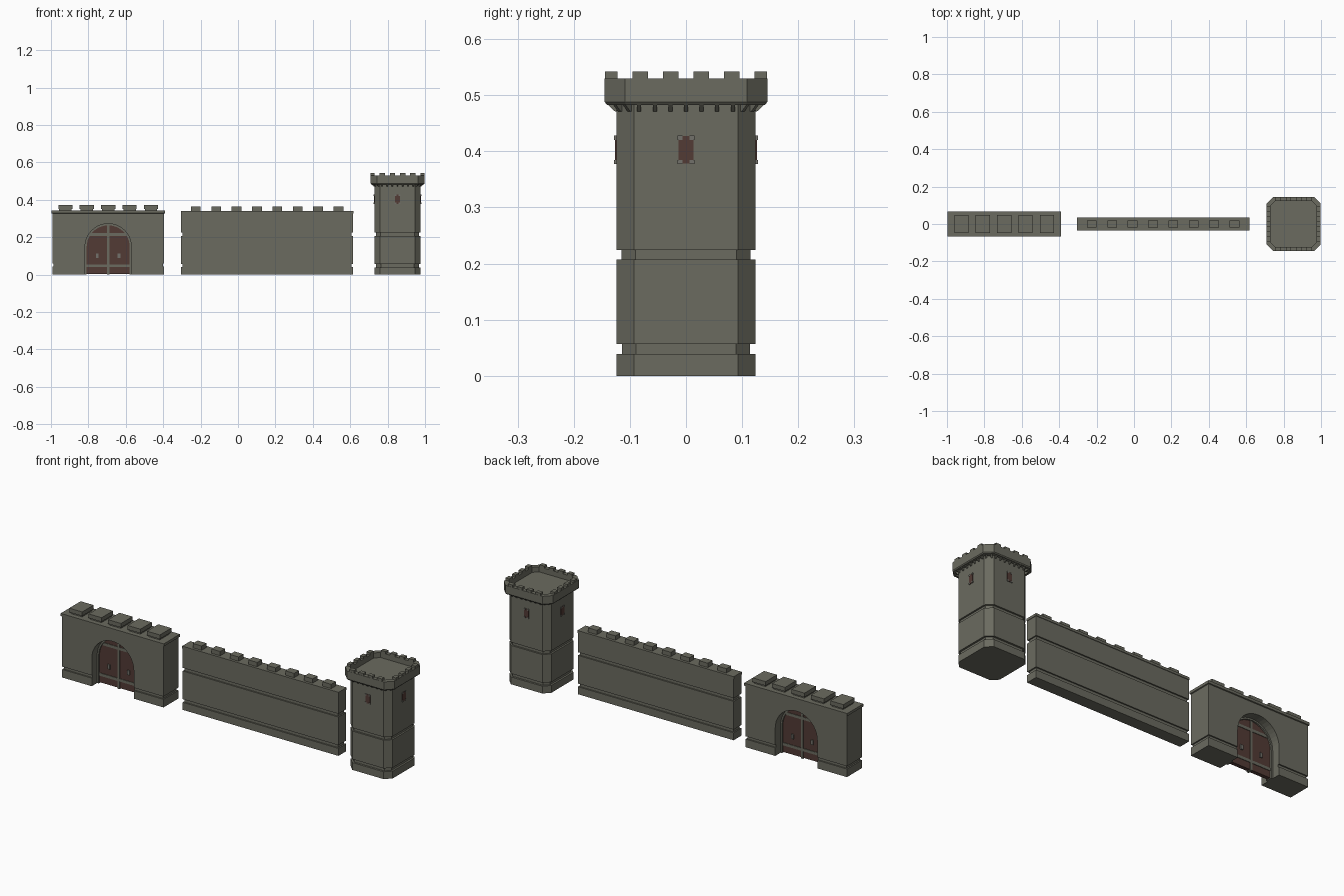
import bpy, bmesh, math
from mathutils import Matrix, Vector

if "Cube" in bpy.data.objects:
    bpy.data.objects.remove(bpy.data.objects["Cube"])


def material(name, rgb):
    m = bpy.data.materials.new(name)
    m.diffuse_color = (*rgb, 1)
    m.use_nodes = True
    m.node_tree.nodes["Principled BSDF"].inputs["Base Color"].default_value = m.diffuse_color
    return m


STONE = material("olive_stone", (0.145, 0.145, 0.115))
WOOD = material("dark_brown_wood", (0.085, 0.043, 0.035))
IRON = material("grey_iron", (0.17, 0.165, 0.145))


def finish(name, bm, mat):
    bmesh.ops.recalc_face_normals(bm, faces=bm.faces[:])
    me = bpy.data.meshes.new(name)
    bm.to_mesh(me)
    bm.free()
    me.materials.append(mat)
    ob = bpy.data.objects.new(name, me)
    bpy.context.collection.objects.link(ob)
    return ob


def add_box(bm, x0, x1, y0, y1, z0, z1):
    m = Matrix.Translation(((x0 + x1) / 2, (y0 + y1) / 2, (z0 + z1) / 2))
    bmesh.ops.create_cube(bm, size=1, matrix=m @ Matrix.Diagonal((x1 - x0, y1 - y0, z1 - z0, 1)))


def boxes(name, items, mat):
    bm = bmesh.new()
    for b in items:
        add_box(bm, *b)
    return finish(name, bm, mat)


def loft(name, rings, mat):
    """Skin closed rings of points, capping both ends."""
    bm = bmesh.new()
    rows = [[bm.verts.new(p) for p in r] for r in rings]
    for a, b in zip(rows, rows[1:]):
        for i in range(len(a)):
            j = (i + 1) % len(a)
            bm.faces.new((a[i], a[j], b[j], b[i]))
    bm.faces.new(rows[0][::-1])
    bm.faces.new(rows[-1])
    return finish(name, bm, mat)


def rect(cx, hx, hy, z):
    return [(cx - hx, -hy, z), (cx + hx, -hy, z), (cx + hx, hy, z), (cx - hx, hy, z)]


def octagon(cx, h, c, z):
    pts = [(-c, -h), (c, -h), (h, -c), (h, c), (c, h), (-c, h), (-h, c), (-h, -c)]
    return [(cx + x, y, z) for x, y in pts]


def arch(cx, r, spring, y, z0, n=20):
    pts = [(cx + r, y, z0)]
    pts += [(cx + r * math.cos(math.pi * i / n), y, spring + r * math.sin(math.pi * i / n)) for i in range(n + 1)]
    return pts + [(cx - r, y, z0)]


# ---------- gatehouse ----------
GX, SPRING = -0.694, 0.148
prof = [(0, 0), (0.043, 0), (0.043, 0.007), (0.058, 0.007), (0.058, 0), (0.326, 0),
        (0.328, -0.005), (0.342, -0.005)]
gate = loft("gatehouse", [rect(GX, 0.299 - d, 0.063 - d, z) for z, d in prof], STONE)

# arched passage cut through the gatehouse
cutter = loft("passage_cutter", [arch(GX, 0.124, SPRING, y, -0.1) for y in (-0.2, 0.2)], STONE)
cutter.hide_render = True
mod = gate.modifiers.new("passage", 'BOOLEAN')
mod.object = cutter
mod.operation = 'DIFFERENCE'
mod.solver = 'EXACT'
bpy.context.view_layer.objects.active = gate
bpy.ops.object.modifier_apply(modifier=mod.name)
bpy.data.objects.remove(cutter)

# gate merlons with a narrow neck
items = []
for i in range(5):
    x = GX + (i - 2) * 0.1145
    items += [(x - 0.033, x + 0.033, -0.042, 0.042, 0.34, 0.35),
              (x - 0.038, x + 0.038, -0.048, 0.048, 0.35, 0.372)]
boxes("gate_merlons", items, STONE)

# double door, arched surround and fittings
loft("gate_doors", [arch(GX, 0.12, SPRING, y, 0.004) for y in (-0.01, 0.01)], WOOD)
bm = bmesh.new()
outer_inner = [[[bm.verts.new(p) for p in arch(GX, r, SPRING, y, 0.0)] for r in (0.125, 0.115)] for y in (-0.018, 0.018)]
(fo, fi), (bo, bi) = outer_inner
for a, b in ((fo, fi), (fi, bi), (bi, bo), (bo, fo)):
    for i in range(len(a) - 1):
        bm.faces.new((a[i], a[i + 1], b[i + 1], b[i]))
for k in (0, -1):
    bm.faces.new((fo[k], fi[k], bi[k], bo[k]))
finish("door_surround", bm, STONE)

fit = [(GX - 0.006, GX + 0.006, -0.014, 0.014, 0.0, 0.262)]
for z, w in ((0.040, 0.115), (0.207, 0.098)):
    fit.append((GX - w, GX + w, -0.013, 0.013, z, z + 0.015))
boxes("door_bands", fit, STONE)
boxes("door_handles", [(GX + s * 0.058 - 0.007, GX + s * 0.058 + 0.007, -0.016, 0.016, 0.09, 0.114)
                       for s in (-1, 1)], IRON)

# ---------- curtain wall ----------
WX = 0.1555
prof = [(0, 0), (0.04, 0), (0.04, 0.007), (0.057, 0.007), (0.057, 0), (0.207, 0), (0.207, 0.007),
        (0.224, 0.007), (0.224, 0), (0.326, 0), (0.327, -0.002), (0.34, -0.002)]
loft("curtain_wall", [rect(WX, 0.459 - d, 0.032 - d, z) for z, d in prof], STONE)
boxes("wall_merlons", [(WX + (i - 3.5) * 0.109 - 0.026, WX + (i - 3.5) * 0.109 + 0.026, -0.02, 0.02, 0.338, 0.363)
                       for i in range(8)], STONE)

# ---------- tower ----------
TX = 0.853
prof = [(0, 0.124, 0.0925), (0.039, 0.124, 0.0925), (0.039, 0.114, 0.089), (0.057, 0.114, 0.089),
        (0.057, 0.124, 0.0925), (0.207, 0.124, 0.0925), (0.207, 0.115, 0.09), (0.224, 0.115, 0.09),
        (0.224, 0.124, 0.0925), (0.483, 0.124, 0.0925), (0.483, 0.141, 0.107), (0.488, 0.145, 0.109),
        (0.53, 0.145, 0.109), (0.53, 0.122, 0.098), (0.503, 0.122, 0.098)]
loft("tower", [octagon(TX, h, c, z) for z, h, c in prof], STONE)

# details repeated around the tower, built on the -y side then turned
merlons, corbels, panes, corners = (bmesh.new() for _ in range(4))


def add_corbel(bm, x, h):
    pts = [(-h + 0.002, 0.470), (-h - 0.004, 0.472), (-h - 0.016, 0.484), (-h + 0.002, 0.484)]
    a, b = ([bm.verts.new((x + s * 0.0035, y, z)) for y, z in pts] for s in (-1, 1))
    for i in range(4):
        j = (i + 1) % 4
        bm.faces.new((a[i], a[j], b[j], b[i]))
    bm.faces.new(a)
    bm.faces.new(b)


def turned(bm, build, angle):
    """Run build on bm, turning only the new vertices into place."""
    old = set(bm.verts)
    build(bm)
    bmesh.ops.transform(bm, verts=[v for v in bm.verts if v not in old],
                        matrix=Matrix.Translation((TX, 0, 0)) @ Matrix.Rotation(angle, 4, 'Z'))


def side_merlons(bm):
    for i in range(4):
        x = (i - 1.5) * 0.0545
        add_box(bm, x - 0.014, x + 0.014, -0.144, -0.122, 0.528, 0.542)


def side_corbels(bm):
    for i in range(7):
        add_corbel(bm, (i - 3) * 0.0278, 0.124)


def diagonal_corbels(bm):
    for s in (-1, 1):
        add_corbel(bm, s * 0.012, (0.124 + 0.0925) / math.sqrt(2))


def window_pane(bm):
    add_box(bm, -0.0135, 0.0135, -0.1265, -0.12, 0.378, 0.427)


def window_corners(bm):
    for sx in (-1, 1):
        for z in (0.381, 0.424):
            x = sx * 0.0105
            add_box(bm, x - 0.0045, x + 0.0045, -0.128, -0.12, z - 0.004, z + 0.004)


for k in range(4):
    a = k * math.pi / 2
    turned(merlons, side_merlons, a)
    turned(corbels, side_corbels, a)
    turned(corbels, diagonal_corbels, a + math.pi / 4)
    turned(panes, window_pane, a)
    turned(corners, window_corners, a)
finish("tower_merlons", merlons, STONE)
finish("tower_corbels", corbels, STONE)
finish("tower_windows", panes, WOOD)
finish("window_corners", corners, IRON)
